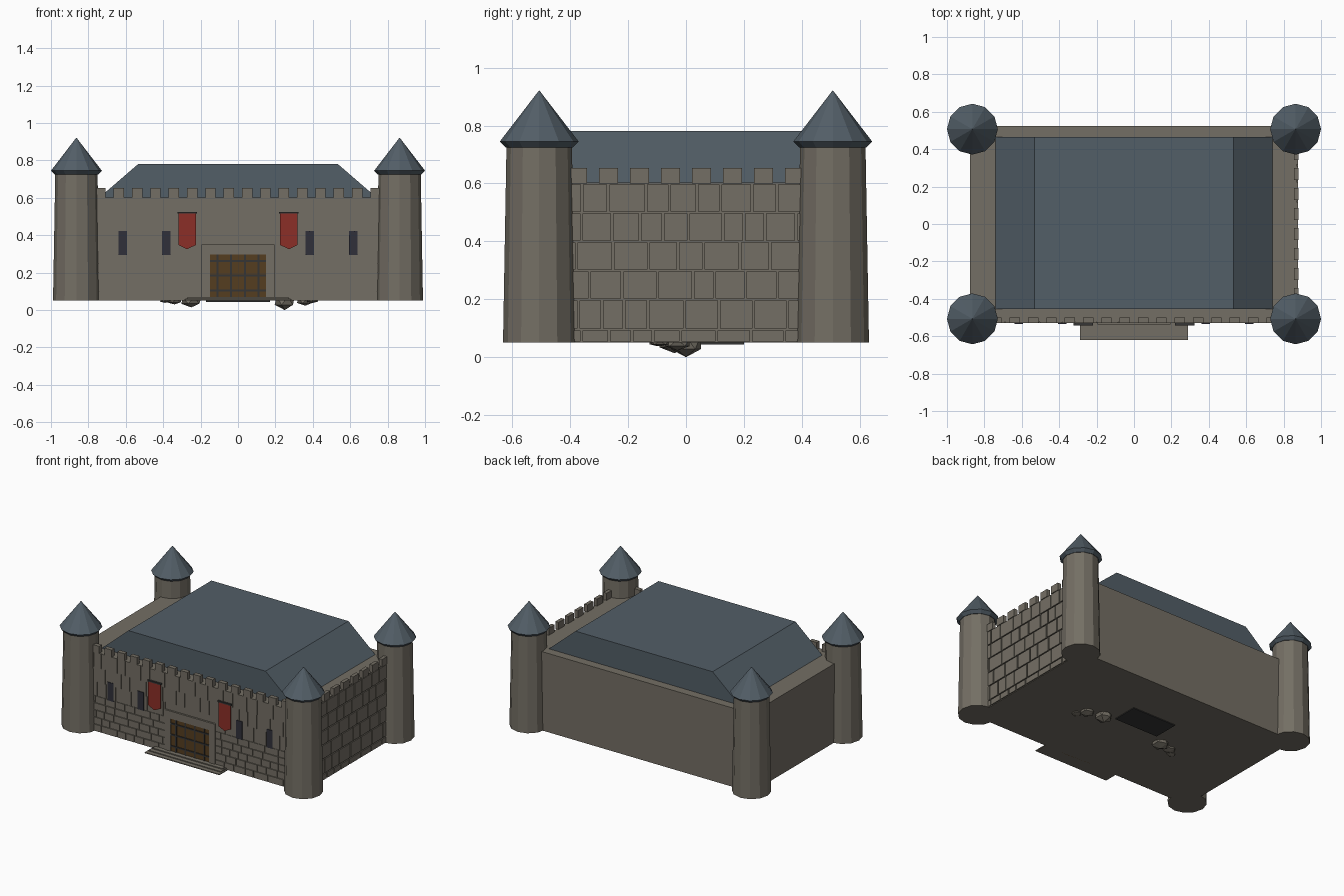
import bpy, bmesh, math, random
from mathutils import Matrix, Vector

if "Cube" in bpy.data.objects:
    bpy.data.objects.remove(bpy.data.objects["Cube"])

random.seed(4)


def material(name, rgb):
    m = bpy.data.materials.new(name)
    m.diffuse_color = (*rgb, 1)
    m.use_nodes = True
    m.node_tree.nodes["Principled BSDF"].inputs["Base Color"].default_value = m.diffuse_color
    return m


STONE = material("grey_brown_stone", (0.175, 0.158, 0.128))
SLATE = material("blue_grey_slate", (0.085, 0.112, 0.135))
RED = material("banner_red", (0.26, 0.028, 0.02))
WOOD = material("dark_wood", (0.09, 0.047, 0.014))
DARK = material("window_dark", (0.03, 0.03, 0.042))
IRON = material("iron", (0.035, 0.035, 0.035))


def finish(name, bm, mat):
    bmesh.ops.recalc_face_normals(bm, faces=bm.faces)
    me = bpy.data.meshes.new(name)
    bm.to_mesh(me)
    bm.free()
    me.materials.append(mat)
    ob = bpy.data.objects.new(name, me)
    bpy.context.collection.objects.link(ob)
    return ob


def add_box(bm, x0, x1, y0, y1, z0, z1):
    mat = Matrix.Translation(((x0 + x1) / 2, (y0 + y1) / 2, (z0 + z1) / 2))
    mat = mat @ Matrix.Diagonal((x1 - x0, y1 - y0, z1 - z0, 1))
    bmesh.ops.create_cube(bm, size=1, matrix=mat)


def boxes(name, mat, items):
    bm = bmesh.new()
    for b in items:
        add_box(bm, *b)
    return finish(name, bm, mat)


def prism(name, mat, profile, y0, y1):
    """Extrude an x-z outline along y."""
    bm = bmesh.new()
    face = bm.faces.new([bm.verts.new((x, y0, z)) for x, z in profile])
    new = bmesh.ops.extrude_face_region(bm, geom=[face])["geom"]
    moved = [v for v in new if isinstance(v, bmesh.types.BMVert)]
    bmesh.ops.translate(bm, verts=moved, vec=(0, y1 - y0, 0))
    return finish(name, bm, mat)


def lathe(name, mat, cx, cy, rings, sides=12):
    """Stack of polygon rings (radius, z); radius 0 closes to a point."""
    bm = bmesh.new()
    prev = None
    for r, z in rings:
        if r == 0:
            ring = [bm.verts.new((cx, cy, z))] * sides
        else:
            ring = [bm.verts.new((cx + r * math.cos(2 * math.pi * i / sides),
                                  cy + r * math.sin(2 * math.pi * i / sides), z))
                    for i in range(sides)]
        if prev is None:
            bm.faces.new(ring)
        else:
            for i in range(sides):
                j = (i + 1) % sides
                quad = [prev[i], prev[j], ring[j], ring[i]]
                bm.faces.new(quad[:3] if r == 0 else quad)
        prev = ring
    if rings[-1][0] > 0:
        bm.faces.new(prev)
    return finish(name, bm, mat)


def brick_row(start, end, low, high):
    """Random joint positions along one course of masonry."""
    a = start - random.uniform(0, low)
    while a < end:
        b = a + random.uniform(low, high)
        if b > start:
            yield max(a, start), min(b, end)
        a = b


# Main keep and flat-topped roof with sloping ends
boxes("keep_walls", STONE, [(-0.877, 0.87, -0.523, 0.525, 0.05, 0.603)])
prism("main_roof", SLATE, [(-0.743, 0.6), (0.743, 0.6), (0.532, 0.782), (-0.532, 0.782)],
      -0.455, 0.465)

# Corner towers with pointed roofs
for sx in (-1, 1):
    for sy in (-1, 1):
        cx, cy = sx * 0.864, sy * 0.507
        lathe("corner_tower", STONE, cx, cy, [(0.125, 0.05), (0.113, 0.73)])
        lathe("tower_roof", SLATE, cx, cy, [(0.116, 0.725), (0.136, 0.745), (0, 0.922)])

# Battlements on the front and right walls
boxes("front_merlons", STONE,
      [(c - 0.0275, c + 0.0275, -0.53, -0.5, 0.6, 0.653)
       for c in ((k + 0.5) * 0.098 for k in range(-8, 8))])
boxes("right_merlons", STONE,
      [(0.855, 0.88, c - 0.0325, c + 0.0325, 0.6, 0.653)
       for c in ((k + 0.5) * 0.107 for k in range(-4, 4))])

# Raised masonry on the right wall
G = 0.0035
stones = []
for z0, z1 in [(0.05, 0.095)] + [(0.1 * i - (0.005 if i == 1 else 0), 0.1 * i + 0.1) for i in range(1, 6)]:
    for a, b in brick_row(-0.42, 0.42, 0.07, 0.13):
        stones.append((0.86, 0.878, a + G, b - G, z0 + G, z1 - G))
boxes("right_wall_stones", STONE, stones)

# Raised masonry on the front wall: low courses below, tall blocks above
stones = []
z = 0.05
while z < 0.595:
    h = 0.05 if z < 0.295 else 0.1 if z < 0.49 else 0.603 - z
    gap = 0.002 if z < 0.295 else 0
    for s, e in ([(-0.77, -0.195), (0.195, 0.77)] if z < 0.34 else [(-0.77, 0.77)]):
        for a, b in brick_row(s, e, 0.06, 0.13):
            stones.append((a + 0.002, b - 0.002, -0.53, -0.515, z + gap, z + h - gap))
    z += h
boxes("front_wall_stones", STONE, stones)

# Gate: stone surround, timber door, iron grille
boxes("gate_surround", STONE, [(-0.195, -0.15, -0.536, -0.515, 0.05, 0.35),
                               (0.15, 0.195, -0.536, -0.515, 0.05, 0.35),
                               (-0.15, 0.15, -0.536, -0.515, 0.297, 0.35)])
boxes("gate_door", WOOD, [(-0.15, 0.15, -0.529, -0.515, 0.05, 0.297)])
boxes("gate_grille", IRON,
      [(x - 0.005, x + 0.005, -0.533, -0.52, 0.06, 0.297) for x in (-0.11, -0.037, 0.037, 0.11)]
      + [(-0.15, 0.15, -0.534, -0.52, z - 0.005, z + 0.005) for z in (0.105, 0.185, 0.262)])

# Entrance steps
boxes("entrance_steps", STONE, [(-0.29, 0.29, -0.62, -0.52, 0.05, 0.056),
                                (-0.28, 0.28, -0.59, -0.52, 0.056, 0.062),
                                (-0.27, 0.27, -0.56, -0.52, 0.062, 0.069)])

# Narrow windows
boxes("narrow_windows", DARK, [(x - 0.023, x + 0.023, -0.534, -0.525, 0.295, 0.423)
                               for x in (-0.617, -0.383, 0.383, 0.617)])

# Hanging banners with pointed tails and rods
for x in (-0.272, 0.272):
    prism("banner", RED, [(x - 0.047, 0.52), (x - 0.047, 0.348), (x, 0.325),
                          (x + 0.047, 0.348), (x + 0.047, 0.52)], -0.54, -0.533)
    boxes("banner_rod", IRON, [(x - 0.052, x + 0.052, -0.543, -0.528, 0.515, 0.525)])

# Rubble and dark hatch under the floor
bm = bmesh.new()
for x, y, r, depth in ((-0.25, -0.04, 0.06, 0.036), (-0.34, -0.06, 0.045, 0.02),
                       (-0.39, -0.1, 0.03, 0.012), (0.25, 0.0, 0.06, 0.05),
                       (0.36, -0.03, 0.05, 0.027), (0.4, -0.09, 0.035, 0.012)):
    bmesh.ops.create_icosphere(bm, subdivisions=1, radius=1,
                               matrix=Matrix.Translation(Vector((x, y, 0.05)))
                               @ Matrix.Diagonal((r, r, depth, 1)))
finish("rubble", bm, STONE)
boxes("floor_hatch", IRON, [(-0.17, 0.17, 0.02, 0.2, 0.044, 0.052)])
